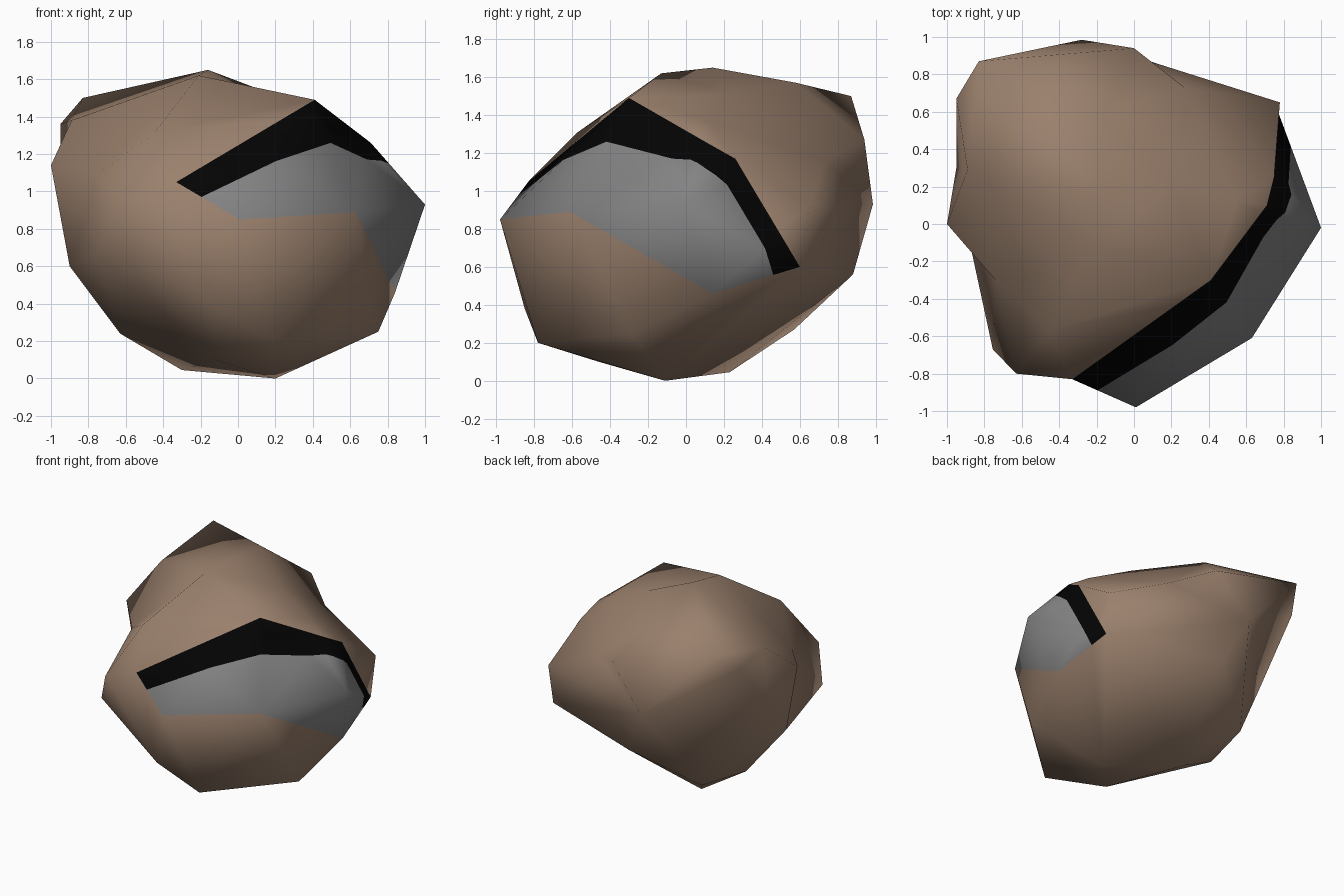
import bpy, bmesh
from mathutils import Vector

if "Cube" in bpy.data.objects:
    bpy.data.objects.remove(bpy.data.objects["Cube"])

CENTRE = Vector((0, 0, 0.85))
BAND = 0.13

# Corner points of the boulder, by zone
crown = {
    "peak": (-.16, .14, 1.65), "peak_front": (-.21, -.13, 1.62), "shoulder": (.21, .22, 1.51),
    "shoulder_right": (.55, .13, 1.36), "cap_top": (.41, -.30, 1.49), "cap_right": (.71, .10, 1.26),
    "cap_bend": (.75, .26, 1.17), "ridge_back": (-.19, .58, 1.57),
    "corner_back": (-.83, .87, 1.50), "corner_left": (-.95, .67, 1.36), "left_top": (-.89, .29, 1.38),
    "front_top": (-.45, -.57, 1.31), "back_top": (0, .94, 1.27), "back_dent": (.27, .73, 1.16),
}
waist = {
    "left": (-1, 0, 1.14), "left_dent": (-.74, -.30, 1.10), "left_back": (-.95, .30, .90),
    "front_left": (-.63, -.80, .93), "left_front": (-.755, -.67, .67), "cap_left": (-.33, -.83, 1.05),
    "front": (.01, -.98, .85), "front_right": (.63, -.61, .89), "right": (1, -.02, .93),
    "right_back": (.78, .65, .92), "back": (-.28, .985, .93),
}
base = {
    "cap_end": (.77, .60, .60), "cap_low": (.84, .14, .46), "left_low": (-.90, 0, .60),
    "left_foot": (-.63, .13, .24), "right_foot": (.75, -.29, .25), "front_foot": (.20, -.78, .20),
    "front_low": (-.13, -.85, .38), "back_low": (-.10, .88, .56), "back_foot": (-.54, .57, .27),
    "bottom": (.20, -.11, 0), "bottom_front": (-.12, -.46, .10), "bottom_back": (-.30, .23, .045),
}
points = {k: Vector(p) for zone in (crown, waist, base) for k, p in zone.items()}

# Ridges and creases that must exist as edges
creases = [
    ("cap_left", "cap_top"), ("cap_top", "cap_right"), ("cap_right", "cap_bend"),
    ("cap_bend", "cap_end"), ("cap_left", "front"), ("front", "front_right"),
    ("front_right", "cap_low"), ("cap_low", "cap_end"), ("right", "cap_low"),
    ("cap_top", "front_right"), ("peak", "corner_back"), ("ridge_back", "corner_back"),
    ("peak", "ridge_back"), ("ridge_back", "back_top"), ("back_top", "back"),
    ("ridge_back", "shoulder"), ("shoulder", "back_dent"), ("back_top", "back_dent"),
    ("back_dent", "right_back"), ("back", "right_back"), ("peak_front", "left_dent"),
    ("left_dent", "left_front"), ("left", "left_back"), ("back_low", "bottom_back"),
    ("left_low", "left_front"), ("peak_front", "left_top"),
]


def material(name, rgb):
    m = bpy.data.materials.new(name)
    m.diffuse_color = (*rgb, 1)
    m.use_nodes = True
    m.node_tree.nodes["Principled BSDF"].inputs["Base Color"].default_value = m.diffuse_color
    return m


def crosses(p, q, a, b):
    """True if the arcs p-q and a-b cross on the sphere."""
    if len({p, q, a, b}) < 4:
        return False
    p, q, a, b = p.co, q.co, a.co, b.co
    n, m = p.cross(q), a.cross(b)
    return n.dot(a) * n.dot(b) < 0 and m.dot(p) * m.dot(q) < 0 and (p + q).dot(a + b) > 0


def force_edge(bm, a, b):
    """Turn the diagonals that lie across a-b until a-b is an edge."""
    for _ in range(12):
        if bm.edges.get((a, b)):
            return
        choices = []
        for e in bm.edges:
            if crosses(*e.verts, a, b):
                o = [v for f in e.link_faces for v in f.verts if v not in e.verts]
                if crosses(*e.verts, *o):
                    choices.append((crosses(*o, a, b), e.calc_length(), e))
        if not choices:
            return
        bmesh.utils.edge_rotate(min(choices, key=lambda c: (c[0], -c[1]))[2])


# Skin the points: hull of their directions on a sphere, then move them into place
bm = bmesh.new()
vert = {k: bm.verts.new((p - CENTRE).normalized()) for k, p in points.items()}
bmesh.ops.convex_hull(bm, input=list(bm.verts))
for a, b in creases:
    force_edge(bm, vert[a], vert[b])
for k, v in vert.items():
    v.co = points[k]
bmesh.ops.recalc_face_normals(bm, faces=bm.faces)

# Grey patch: every face spanned only by the patch corners
rim = ["cap_left", "cap_top", "cap_right", "cap_bend", "cap_end"]
patch = {vert[k] for k in rim + ["cap_low", "front", "front_right", "right"]}
for f in bm.faces:
    f.material_index = 1 if all(v in patch for v in f.verts) else 0
    f.smooth = True

# Black band: cut the patch parallel to its upper rim
planes = []
for a, b in zip(rim, rim[1:]):
    pa, pb = points[a], points[b]
    edge = bm.edges.get((vert[a], vert[b]))
    up = next((f.normal for f in edge.link_faces if f.material_index == 1), pa + pb)
    n = (pb - pa).cross(up).normalized()
    if n.dot(points["front_right"] - pa) < 0:
        n = -n
    planes.append((pa, n))
for p, n in planes:
    faces = [f for f in bm.faces if f.material_index == 1]
    geom = set(faces) | {e for f in faces for e in f.edges} | {v for f in faces for v in f.verts}
    bmesh.ops.bisect_plane(bm, geom=list(geom), dist=1e-5, plane_co=p + n * BAND, plane_no=n)
for f in bm.faces:
    if f.material_index == 1:
        c = f.calc_center_median()
        if any((c - p).dot(n) < BAND for p, n in planes):
            f.material_index = 2

bmesh.ops.triangulate(bm, faces=[f for f in bm.faces if len(f.verts) > 3])
mesh = bpy.data.meshes.new("boulder")
bm.to_mesh(mesh)
bm.free()
for m in (material("brown stone", (.325, .217, .152)),
          material("grey stone", (.225, .225, .225)),
          material("black band", (.001, .001, .001))):
    mesh.materials.append(m)
bpy.context.collection.objects.link(bpy.data.objects.new("boulder", mesh))
